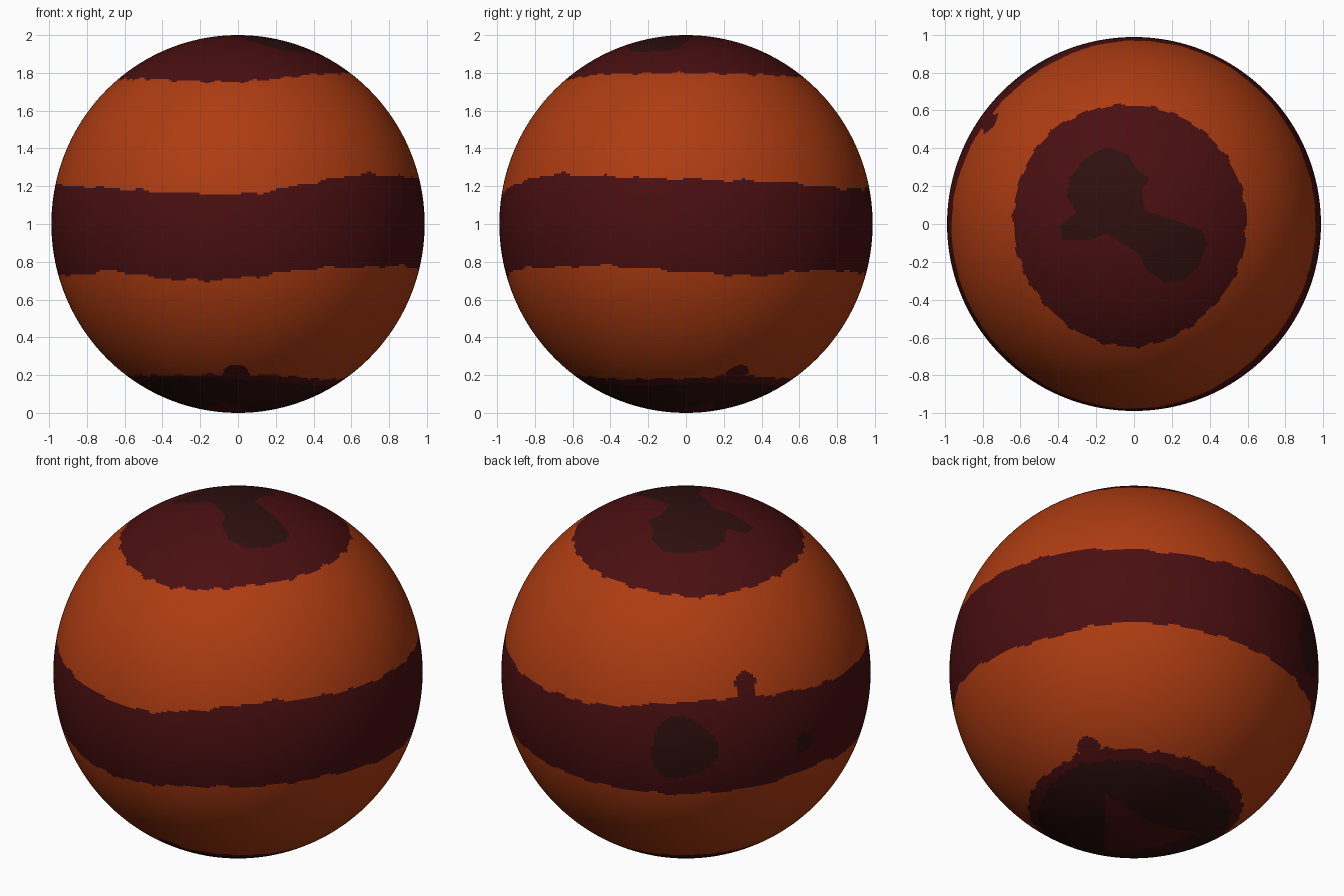
import bpy, bmesh, math
from mathutils import Vector

if "Cube" in bpy.data.objects:
    bpy.data.objects.remove(bpy.data.objects["Cube"])


def material(name, rgb):
    m = bpy.data.materials.new(name)
    m.diffuse_color = (*rgb, 1)
    m.use_nodes = True
    m.node_tree.nodes["Principled BSDF"].inputs["Base Color"].default_value = m.diffuse_color
    return m


def around(table, a):
    """Interpolate (angle, value) pairs around the full circle."""
    pts = table + [(table[0][0] + 360, table[0][1])]
    for (a0, v0), (a1, v1) in zip(pts, pts[1:]):
        if a0 <= a <= a1:
            return v0 + (v1 - v0) * (a - a0) / (a1 - a0)
    return v0


def inside(poly, x, y):
    """Point in polygon test."""
    hit = False
    for (x0, y0), (x1, y1) in zip(poly, poly[1:] + poly[:1]):
        if (y0 > y) != (y1 > y) and x < x0 + (x1 - x0) * (y - y0) / (y1 - y0):
            hit = not hit
    return hit


def spot(p, a, z, r, wobble=0.0):
    """True when p lies in a rounded patch at azimuth a and height z."""
    a = math.radians(a)
    h = math.sqrt(1 - z * z)
    d = p - Vector((h * math.cos(a), h * math.sin(a), z))
    side = d.y * math.cos(a) - d.x * math.sin(a)
    return d.length < r * (1 + wobble * math.sin(3 * math.atan2(d.z, side) + 2))


# edges of the bands: azimuth, height (or radius for the upper cap)
BELT_TOP = [(0, .24), (30, .225), (60, .185), (80, .19), (98, .205), (118, .26), (138, .278),
            (160, .25), (180, .215), (225, .19), (246, .17), (270, .155), (282, .18),
            (294, .22), (308, .255), (315, .265), (330, .255)]
BELT_LOW = [(0, -.255), (24, -.275), (45, -.245), (60, -.25), (90, -.27), (120, -.28),
            (145, -.27), (173, -.235), (185, -.27), (211, -.27), (225, -.245), (246, -.29),
            (258, -.30), (270, -.29), (294, -.235), (335, -.22)]
CAP_TOP = [(0, .60), (45, .615), (90, .635), (131, .665), (180, .645), (225, .64),
           (260, .66), (275, .655), (311, .61)]
CAP_LOW = [(0, .575), (26, .60), (60, .58), (90, .575), (180, .60), (240, .60),
           (270, .61), (290, .60), (320, .57)]
CORE_LOW = [(0, .53), (17, .55), (47, .53), (78, .51), (110, .50), (142, .53),
            (200, .56), (250, .58), (290, .55), (330, .51)]
# dark patch on the upper cap and clear wedge on the lower cap, seen from above
PATCH = [(-.34, .26), (-.26, .35), (-.14, .41), (-.03, .37), (.01, .30), (.085, .24),
         (.04, .18), (.06, .07), (.22, .02), (.37, -.04), (.39, -.11), (.35, -.22),
         (.27, -.30), (.16, -.31), (.06, -.24), (.03, -.16), (-.05, -.11), (-.15, -.05),
         (-.23, -.085), (-.39, -.085), (-.39, 0), (-.31, .06), (-.36, .15)]
WEDGE = [(.33, .15), (-.31, .145), (-.08, -.35)]

ORANGE, MAROON, DARK = 0, 1, 2


def colour(p):
    a = math.degrees(math.atan2(p.y, p.x)) % 360
    r = math.hypot(p.x, p.y)
    t = math.radians(a)
    ripple = .005 * math.sin(23 * t) + .004 * math.sin(41 * t + 1)
    if p.z > .5:                                   # upper cap
        if r > around(CAP_TOP, a) + ripple:
            return ORANGE
        return DARK if inside(PATCH, p.x, p.y) else MAROON
    if p.z < -.5:                                  # lower cap
        if r < around(CORE_LOW, a) + ripple:
            return MAROON if inside(WEDGE, p.x, p.y) else DARK
        bump = spot(p, 26.5, -.79, .065) or spot(p, 269, -.79, .07)
        return MAROON if bump or r < around(CAP_LOW, a) + ripple else ORANGE
    if spot(p, 124, .005, .18, .08) or spot(p, 165, -.065, .06, .15):
        return DARK
    knob = spot(p, 145, .345, .06) or spot(p, 145, .295, .05)
    belt = around(BELT_LOW, a) + ripple < p.z < around(BELT_TOP, a) + ripple
    return MAROON if belt or knob else ORANGE


# globe with painted bands
bm = bmesh.new()
bmesh.ops.create_uvsphere(bm, u_segments=360, v_segments=280, radius=1)
for f in bm.faces:
    f.material_index = colour(f.calc_center_median().normalized())
    f.smooth = True
for v in bm.verts:
    v.co = (v.co.x * .988, v.co.y * .988, v.co.z + 1)
mesh = bpy.data.meshes.new("banded_globe")
bm.to_mesh(mesh)
bm.free()
for m in (material("burnt orange", (.42, .045, .006)),
          material("dark maroon", (.068, .0046, .0054)),
          material("blackish brown", (.026, .0048, .0042))):
    mesh.materials.append(m)
globe = bpy.data.objects.new("banded_globe", mesh)
bpy.context.collection.objects.link(globe)
